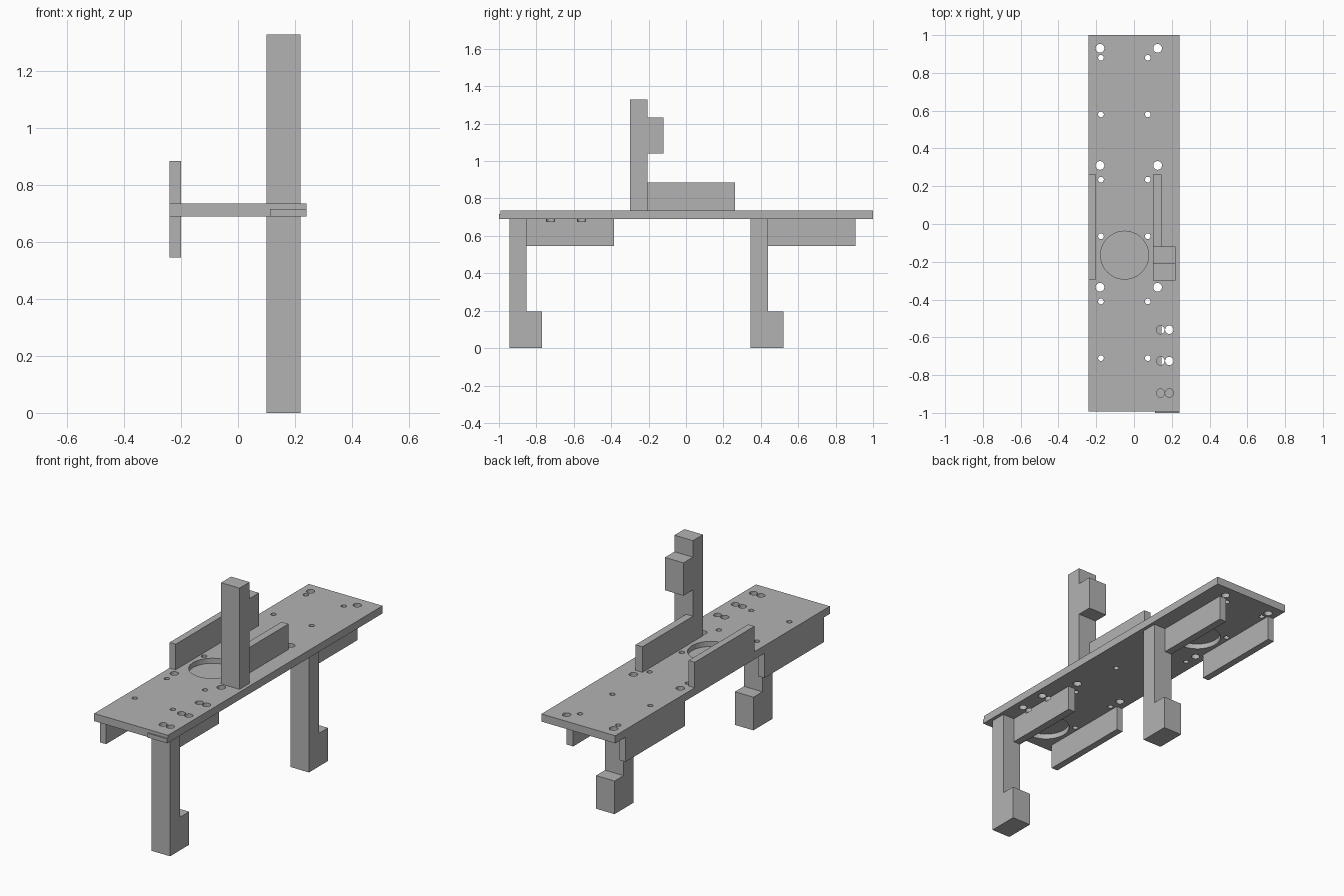
import bpy
import bmesh
from mathutils import Matrix, Vector

if "Cube" in bpy.data.objects:
    bpy.data.objects.remove(bpy.data.objects["Cube"], do_unlink=True)

grey = bpy.data.materials.new("plain grey")
grey.use_nodes = True
COLOUR = (0.45, 0.45, 0.45, 1)
grey.diffuse_color = COLOUR
grey.node_tree.nodes["Principled BSDF"].inputs["Base Color"].default_value = COLOUR

PLATE_BOTTOM, PLATE_TOP = 0.69, 0.735
POST_X = (0.10, 0.22)
NEAR_BAR_X = (0.10, 0.145)
FAR_BAR_X = (-0.24, -0.20)


def finish(name, bm):
    mesh = bpy.data.meshes.new(name)
    bm.to_mesh(mesh)
    bm.free()
    mesh.materials.append(grey)
    obj = bpy.data.objects.new(name, mesh)
    bpy.context.collection.objects.link(obj)
    return obj


def box(name, xs, ys, zs):
    bm = bmesh.new()
    lo, hi = Vector((xs[0], ys[0], zs[0])), Vector((xs[1], ys[1], zs[1]))
    size = hi - lo
    bmesh.ops.create_cube(bm, size=1, matrix=Matrix.Translation((lo + hi) / 2)
                          @ Matrix.Diagonal((*size, 1)))
    return finish(name, bm)


def post(name, start, sign, base, length, pad_near, pad_far, pad_depth):
    """L-shaped profile in the y-z plane, extruded across the post width."""
    a, b, c = start, start + 0.093, start + 0.093 + pad_depth
    profile = [(a, 0), (b, 0), (b, pad_near), (c, pad_near),
               (c, pad_far), (b, pad_far), (b, length), (a, length)]
    if pad_far == length:
        profile = profile[:5] + profile[7:]
    bm = bmesh.new()
    face = bm.faces.new([bm.verts.new((POST_X[0], y, base + sign * d)) for y, d in profile])
    ext = bmesh.ops.extrude_face_region(bm, geom=[face])
    moved = [v for v in ext["geom"] if isinstance(v, bmesh.types.BMVert)]
    bmesh.ops.translate(bm, vec=(POST_X[1] - POST_X[0], 0, 0), verts=moved)
    bmesh.ops.recalc_face_normals(bm, faces=bm.faces)
    return finish(name, bm)


def cylinders(name, spots, zs):
    bm = bmesh.new()
    for x, y, r in spots:
        bmesh.ops.create_cone(bm, cap_ends=True, segments=48, radius1=r, radius2=r,
                              depth=zs[1] - zs[0],
                              matrix=Matrix.Translation((x, y, sum(zs) / 2)))
    obj = finish(name, bm)
    obj.hide_render = True
    obj.hide_viewport = True
    return obj


def cut(obj, *cutters):
    for cutter in cutters:
        mod = obj.modifiers.new(cutter.name, "BOOLEAN")
        mod.operation = "DIFFERENCE"
        mod.solver = "EXACT"
        mod.object = cutter


# Hole layout: mounting holes, screw holes and paired leg holes
holes = [(x, y, 0.023) for x in (-0.18, 0.125) for y in (0.93, 0.31, -0.335)]
holes += [(x, y, 0.015) for x in (-0.175, 0.073)
          for y in (0.88, 0.58, 0.235, -0.065, -0.41, -0.71)]
pairs = [(x, y, 0.022) for x in (0.14, 0.187) for y in (-0.56, -0.725, -0.895)]
hole_cutter = cylinders("hole_cutter", holes, (0.6, 0.8))
pair_cutter = cylinders("pair_hole_cutter", pairs, (0.678, 0.8))

# Round blind recesses, one on top and two underneath
RECESS = 0.03
top_cutter = cylinders("top_recess_cutter", [(-0.05, -0.165, 0.127)],
                       (PLATE_TOP - RECESS, 0.8))
under_cutter = cylinders("under_recess_cutter",
                         [(-0.05, y, 0.127) for y in (-0.81, 0.48)],
                         (0.6, PLATE_BOTTOM + RECESS))

# Base plate with a thin lip on its front edge
plate = box("base_plate", (-0.24, 0.24), (-0.993, 1.0), (PLATE_BOTTOM, PLATE_TOP))
cut(plate, hole_cutter, pair_cutter, top_cutter, under_cutter)
box("front_lip", (0.112, 0.24), (-1.0, -0.993), (PLATE_BOTTOM, 0.716))

# Lower legs, each with a foot block and two side rails
for label, start in (("front", -0.945), ("rear", 0.345)):
    end = start + 0.56
    leg = post(label + "_leg", start, -1, PLATE_BOTTOM, PLATE_BOTTOM,
               0.495, PLATE_BOTTOM, 0.083)
    near = box(label + "_near_rail", NEAR_BAR_X, (start + 0.093, end),
               (0.545, PLATE_BOTTOM))
    box(label + "_far_rail", FAR_BAR_X, (start + 0.005, end), (0.545, PLATE_BOTTOM))
    if label == "front":
        cut(leg, pair_cutter)
        cut(near, pair_cutter)

# Upper post with its block, and two side rails
post("upper_post", -0.3, 1, PLATE_TOP, 0.595, 0.305, 0.498, 0.088)
box("upper_near_rail", NEAR_BAR_X, (-0.207, 0.262), (PLATE_TOP, 0.885))
box("upper_far_rail", FAR_BAR_X, (-0.293, 0.262), (PLATE_TOP, 0.885))
